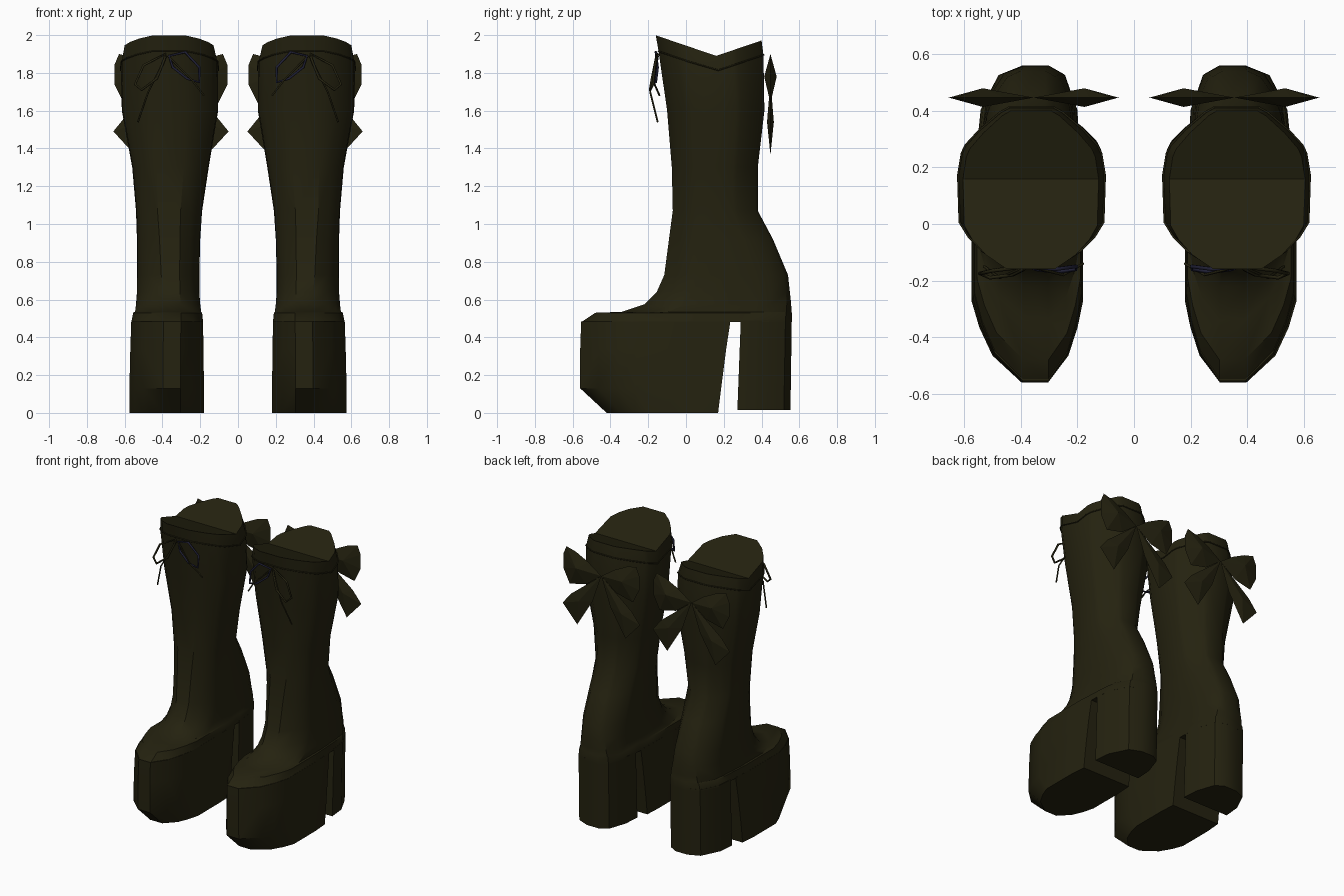
import bpy
import bmesh

cube = bpy.data.objects.get("Cube")
if cube:
    bpy.data.objects.remove(cube)


def material(name, rgb):
    m = bpy.data.materials.new(name)
    m.use_nodes = True
    m.diffuse_color = (*rgb, 1)
    bsdf = m.node_tree.nodes["Principled BSDF"]
    bsdf.inputs["Base Color"].default_value = (*rgb, 1)
    bsdf.inputs["Roughness"].default_value = 0.8
    return m


LEATHER = material("dark olive leather", (0.018, 0.016, 0.005))
NAVY = material("dark navy cord", (0.014, 0.014, 0.035))

# Shared outline stations, toe to heel: (fraction, shaft width, foot width)
STATIONS = [(0, .35, .24), (.09, .66, .68), (.185, .86, .88), (.275, .98, 1),
            (.57, 1, 1), (.71, .95, .96), (.76, .9, .95), (.86, .7, .9),
            (.97, .42, .62), (1, .3, .25)]


def ring(row, first=0, last=9, grow=0):
    """Closed outline: one side toe to heel, then the other side back."""
    z, y0, y1, x0, x1, foot, saddle = row
    t0, t1 = STATIONS[first][0], STATIONS[last][0]
    sides = [], []
    for t, ws, wf in STATIONS[first:last + 1]:
        w = ws + (wf - ws) * foot
        y = y0 - grow + (y1 - y0 + 2 * grow) * (t - t0) / (t1 - t0)
        cx = (x0 + x1) / 2 - .035 * foot * (1 - w)
        half = w * (x1 - x0) / 2 + grow
        zz = z + saddle * .34 * abs(y - .16)
        sides[0].append((cx + half, y, zz))
        sides[1].append((cx - half, y, zz))
    return sides[0] + sides[1][::-1]


def finish(name, bm, smooth=None):
    """Turn the mesh into an object mirrored to the other boot."""
    bmesh.ops.recalc_face_normals(bm, faces=bm.faces)
    me = bpy.data.meshes.new(name)
    bm.to_mesh(me)
    bm.free()
    ob = bpy.data.objects.new(name, me)
    bpy.context.collection.objects.link(ob)
    me.materials.append(LEATHER)
    if smooth:
        bpy.ops.object.select_all(action='DESELECT')
        ob.select_set(True)
        bpy.context.view_layer.objects.active = ob
        bpy.ops.object.shade_smooth_by_angle(angle=smooth)
    ob.modifiers.new("other boot", 'MIRROR')


def loft(name, rows, first=0, last=9):
    bm = bmesh.new()
    rings = [[bm.verts.new(p) for p in ring(r, first, last)] for r in rows]
    n = len(rings[0])
    for a, b in zip(rings, rings[1:]):
        for i in range(n):
            j = (i + 1) % n
            bm.faces.new((a[i], a[j], b[j], b[i]))
    # Caps made of strips across the boot, so they follow the saddle
    for r in (rings[0], rings[-1]):
        for i in range(n // 2 - 1):
            bm.faces.new((r[i], r[i + 1], r[n - 2 - i], r[n - 1 - i]))
    finish(name, bm, .6)


# Rows: z, front y, back y, inner x, outer x, foot shape, saddle
band = (1.81, -.145, .41, .105, .62, 0, 1)
loft("boot_upper", [
    (.48, -.555, .56, .185, .565, 1, 0),
    (.53, -.48, .56, .19, .555, 1, 0),
    (.535, -.34, .558, .195, .545, .95, 0),
    (.575, -.22, .557, .2, .54, .85, 0),
    (.64, -.155, .55, .205, .535, .7, 0),
    (.73, -.115, .54, .205, .535, .5, 0),
    (.92, -.09, .46, .2, .535, .25, 0),
    (1.07, -.07, .38, .19, .54, 0, 0),
    (1.3, -.075, .38, .155, .56, 0, 0),
    (1.6, -.1, .415, .105, .615, 0, 0),
    band,
    (1.89, -.16, .4, .125, .605, 0, 1)])

loft("platform_sole", [
    (0, -.42, .17, .18, .575, 1, 0),
    (.13, -.56, .186, .18, .575, 1, 0),
    (.34, -.56, .213, .183, .57, 1, 0),
    (.485, -.555, .235, .185, .565, 1, 0)], 0, 5)

loft("block_heel", [
    (.015, .272, .553, .185, .565, 1, 0),
    (.49, .29, .56, .185, .565, 1, 0)], 6, 9)

# Back bow: flat lens-shaped loops and tails on both sides of the knot
LOOP = [(.0, 1.76), (.1, 1.83), (.2, 1.88), (.275, 1.9), (.3, 1.84),
        (.3, 1.74), (.25, 1.64), (.12, 1.67)]
TAIL = [(.0, 1.76), (.24, 1.57), (.305, 1.49), (.19, 1.365), (.07, 1.56)]


def lens(name, outline, apex, thick, side):
    bm = bmesh.new()
    cx, y = .355, .447
    rim = [bm.verts.new((cx + side * dx, y, z)) for dx, z in outline]
    for s in (-1, 1):
        tip = bm.verts.new((cx + side * apex[0], y + s * thick, apex[1]))
        for i, v in enumerate(rim):
            bm.faces.new((v, rim[(i + 1) % len(rim)], tip))
    finish(name, bm)


for side, word in ((1, "outer"), (-1, "inner")):
    lens(word + "_bow_loop", LOOP, (.18, 1.78), .033, side)
    lens(word + "_bow_tail", TAIL, (.17, 1.54), .018, side)


# Cords
def cord(name, points, mat, closed=False, radius=.007):
    cu = bpy.data.curves.new(name, 'CURVE')
    cu.dimensions = '3D'
    cu.bevel_depth = radius
    cu.bevel_resolution = 1
    sp = cu.splines.new('POLY')
    sp.points.add(len(points) - 1)
    for p, co in zip(sp.points, points):
        p.co = (*co, 1)
    sp.use_cyclic_u = closed
    cu.materials.append(mat)
    ob = bpy.data.objects.new(name, cu)
    bpy.context.collection.objects.link(ob)
    ob.modifiers.new("other boot", 'MIRROR')


cord("drawstring_band", ring(band, grow=.002), LEATHER, True, .004)
cord("inner_cord_loop", [(.365, -.15, 1.89), (.28, -.16, 1.91), (.205, -.15, 1.83),
                         (.205, -.16, 1.75), (.27, -.17, 1.77), (.345, -.16, 1.83)],
     NAVY, True)
cord("outer_cord_loop", [(.385, -.15, 1.9), (.5, -.165, 1.84), (.545, -.175, 1.74),
                         (.51, -.19, 1.71), (.43, -.18, 1.77), (.39, -.16, 1.87)],
     LEATHER, True)
cord("outer_cord_end", [(.38, -.15, 1.89), (.475, -.19, 1.7), (.53, -.15, 1.54)],
     LEATHER, radius=.005)
cord("inner_cord_end", [(.37, -.15, 1.89), (.25, -.18, 1.77), (.18, -.14, 1.68)],
     LEATHER, radius=.005)
